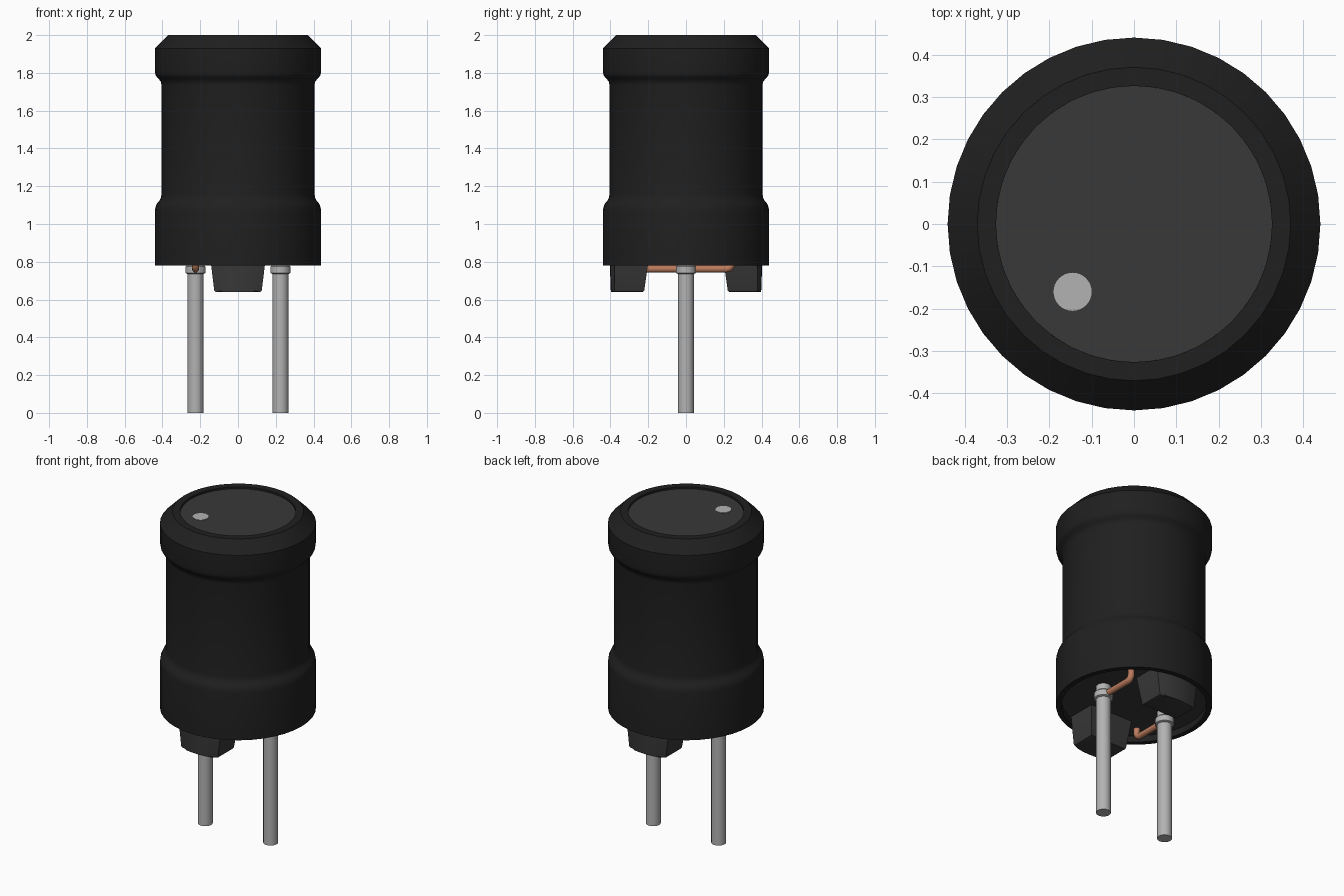
import bpy, bmesh, math
from mathutils import Vector

if "Cube" in bpy.data.objects:
    bpy.data.objects.remove(bpy.data.objects["Cube"])


def material(name, rgb):
    m = bpy.data.materials.new(name)
    m.diffuse_color = (*rgb, 1)
    m.use_nodes = True
    m.node_tree.nodes["Principled BSDF"].inputs["Base Color"].default_value = m.diffuse_color
    return m


BLACK = material("black_sleeve", (0.014, 0.014, 0.014))
FERRITE = material("dark_ferrite", (0.04, 0.04, 0.04))
METAL = material("tinned_metal", (0.45, 0.45, 0.45))
COPPER = material("copper", (0.5, 0.2, 0.11))
MARK = material("light_mark", (0.45, 0.45, 0.45))


def finish(bm, name, mat, angle=30):
    bmesh.ops.recalc_face_normals(bm, faces=bm.faces)
    me = bpy.data.meshes.new(name)
    bm.to_mesh(me)
    bm.free()
    me.materials.append(mat)
    ob = bpy.data.objects.new(name, me)
    bpy.context.collection.objects.link(ob)
    bpy.ops.object.select_all(action='DESELECT')
    ob.select_set(True)
    bpy.context.view_layer.objects.active = ob
    bpy.ops.object.shade_smooth_by_angle(angle=math.radians(angle))
    return ob


def lathe(name, profile, mat, steps, centre=(0, 0), closed=False):
    """Revolve (radius, z) points; open profiles are capped at both ends."""
    bm = bmesh.new()
    rings = []
    for r, z in profile:
        rings.append([bm.verts.new((centre[0] + r * math.cos(2 * math.pi * i / steps),
                                    centre[1] + r * math.sin(2 * math.pi * i / steps), z))
                      for i in range(steps)])
    pairs = list(zip(rings, rings[1:]))
    if closed:
        pairs.append((rings[-1], rings[0]))
    else:
        bm.faces.new(rings[0])
        bm.faces.new(rings[-1])
    for a, b in pairs:
        for i in range(steps):
            j = (i + 1) % steps
            bm.faces.new((a[i], a[j], b[j], b[i]))
    return finish(bm, name, mat)


# Shrink sleeve: wide ends, narrow waist, chamfered top with inward lip
lathe("sleeve", [
    (0.41, 0.78), (0.44, 0.78), (0.44, 1.07), (0.437, 1.09), (0.43, 1.107),
    (0.415, 1.125), (0.408, 1.14), (0.405, 1.16), (0.405, 1.735), (0.408, 1.752),
    (0.418, 1.766), (0.43, 1.778), (0.437, 1.79), (0.44, 1.81), (0.44, 1.93),
    (0.37, 2.0), (0.326, 2.0), (0.326, 1.96), (0.37, 1.9), (0.37, 1.2), (0.41, 1.08),
], BLACK, 40, closed=True)

# Ferrite core: recessed bottom and top faces, narrow winding waist
lathe("core", [(0.41, 0.82), (0.41, 1.08), (0.36, 1.14), (0.36, 1.9), (0.326, 1.95),
               (0.326, 1.988)], FERRITE, 64)

# Polarity dot on the top
lathe("polarity_dot", [(0.045, 1.985), (0.045, 1.99)], MARK, 32, centre=(-0.145, -0.16))


def foot(name, side):
    """Tapered standoff with an outer face following the core rim."""
    bm = bmesh.new()
    n = 6
    rings = []
    for z, hw, inner, rad in ((0.64, 0.125, 0.222, 0.398), (0.83, 0.148, 0.195, 0.405)):
        pts = [(-hw, inner), (hw, inner)]
        for i in range(n + 1):
            x = hw - 2 * hw * i / n
            pts.append((x, math.sqrt(rad * rad - x * x)))
        rings.append([bm.verts.new((x * side, y * side, z)) for x, y in pts])
    lo, hi = rings
    bottom = bm.faces.new(lo)
    bm.faces.new(hi)
    for i in range(len(lo)):
        j = (i + 1) % len(lo)
        bm.faces.new((lo[i], lo[j], hi[j], hi[i]))
    bmesh.ops.bevel(bm, geom=list(bottom.edges), offset=0.01, segments=2,
                    affect='EDGES', profile=0.5)
    return finish(bm, name, FERRITE)


def wire(name, side):
    """Winding end: leaves the pin, bends up into the core."""
    x, z, end, bend = 0.225 * side, 0.762, 0.243, 0.03
    pts = [(x, 0, z)]
    for i in range(6):
        a = math.pi / 2 * i / 5
        pts.append((x, side * (end - bend + bend * math.sin(a)), z + bend - bend * math.cos(a)))
    pts.append((x, side * end, 0.84))
    cu = bpy.data.curves.new(name, 'CURVE')
    cu.dimensions = '3D'
    cu.bevel_depth = 0.019
    cu.bevel_resolution = 3
    cu.use_fill_caps = True
    sp = cu.splines.new('POLY')
    sp.points.add(len(pts) - 1)
    for p, co in zip(sp.points, pts):
        p.co = (*co, 1)
    sp.use_smooth = True
    cu.materials.append(COPPER)
    ob = bpy.data.objects.new(name, cu)
    bpy.context.collection.objects.link(ob)
    bpy.ops.object.select_all(action='DESELECT')
    ob.select_set(True)
    bpy.context.view_layer.objects.active = ob
    bpy.ops.object.convert(target='MESH')


# Feet, pins with solder collars, and wire ends, each repeated by half turn
for label, side in (("left", -1), ("right", 1)):
    foot("foot_" + ("front" if side < 0 else "back"), side)
    lathe("pin_" + label, [(0.042, 0), (0.042, 0.83)], METAL, 32, centre=(0.225 * side, 0))
    lathe("collar_" + label, [(0.042, 0.735), (0.053, 0.74), (0.053, 0.775), (0.042, 0.785)],
          METAL, 32, centre=(0.225 * side, 0))
    wire("wire_" + label, side)
